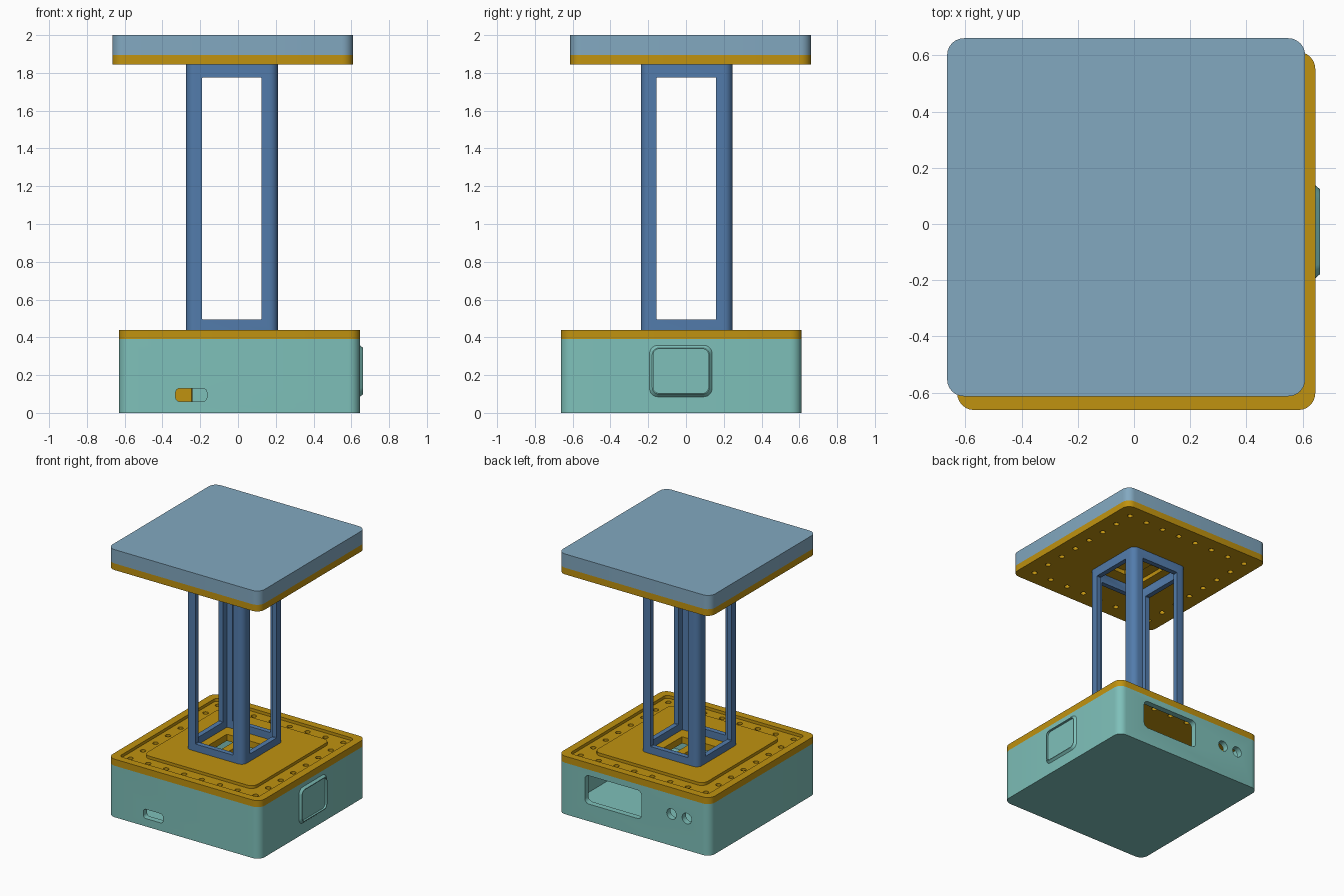
import bpy, bmesh, math

if "Cube" in bpy.data.objects:
    bpy.data.objects.remove(bpy.data.objects["Cube"])


def material(name, rgb):
    m = bpy.data.materials.new(name)
    m.diffuse_color = (*rgb, 1)
    m.use_nodes = True
    m.node_tree.nodes["Principled BSDF"].inputs["Base Color"].default_value = m.diffuse_color
    return m


TEAL = material("teal", (0.21, 0.53, 0.49))
AMBER = material("amber", (0.53, 0.29, 0.005))
CAP = material("grey_blue", (0.225, 0.395, 0.53))
BLUE = material("steel_blue", (0.085, 0.20, 0.41))
AXES = {'z': lambda u, v, w: (u, v, w),
        'y': lambda u, v, w: (u, w, v),
        'x': lambda u, v, w: (w, u, v)}


def outline(u, v, r, seg):
    """Rounded rectangle from (u0, u1) and (v0, v1)."""
    pts = []
    corners = [(u[1] - r, v[1] - r), (u[0] + r, v[1] - r),
               (u[0] + r, v[0] + r), (u[1] - r, v[0] + r)]
    for i, (cx, cy) in enumerate(corners):
        for k in range(seg + 1):
            a = math.pi / 2 * (i + k / seg)
            pts.append((cx + r * math.cos(a), cy + r * math.sin(a)))
    return pts


def prism(name, u, v, w, r, mat, axis='z', inset=0.0, seg=6):
    """Rounded block extruded along an axis, optionally tapering by inset."""
    bm = bmesh.new()
    ends = []
    for h, d in ((w[0], 0), (w[1], inset)):
        pts = outline((u[0] + d, u[1] - d), (v[0] + d, v[1] - d), r - d / 2, seg)
        ends.append([bm.verts.new(AXES[axis](p, q, h)) for p, q in pts])
    a, b = ends
    n = len(a)
    bm.faces.new(a)
    bm.faces.new(b)
    for i in range(n):
        bm.faces.new((a[i], a[(i + 1) % n], b[(i + 1) % n], b[i]))
    bmesh.ops.recalc_face_normals(bm, faces=bm.faces)
    return finish(bm, name, mat)


def finish(bm, name, mat):
    me = bpy.data.meshes.new(name)
    bm.to_mesh(me)
    bm.free()
    me.materials.append(mat)
    ob = bpy.data.objects.new(name, me)
    bpy.context.collection.objects.link(ob)
    return ob


def pegs(cx, cy, z0, z1, half=0.525, count=8, r=0.02):
    """Square ring of small cylinders used to drill screw holes."""
    bm = bmesh.new()
    step = 2 * half / (count - 1)
    for i in range(count):
        for j in range(count):
            if i in (0, count - 1) or j in (0, count - 1):
                ret = bmesh.ops.create_cone(bm, cap_ends=True, segments=12,
                                            radius1=r, radius2=r, depth=z1 - z0)
                bmesh.ops.translate(bm, verts=ret['verts'], vec=(
                    cx - half + i * step, cy - half + j * step, (z0 + z1) / 2))
    return finish(bm, "hole_cutter", AMBER)


def cut(ob, *cutters):
    for c in cutters:
        c.hide_render = True
        mod = ob.modifiers.new("cut", 'BOOLEAN')
        mod.operation = 'DIFFERENCE'
        mod.solver = 'EXACT'
        mod.object = c
        bpy.context.view_layer.objects.active = ob
        bpy.ops.object.modifier_apply(modifier=mod.name)
        bpy.data.objects.remove(c)


def square(cx, cy, half):
    return (cx - half, cx + half), (cy - half, cy + half)


BX, BY = 0.008, -0.025      # base centre
TX, TY = -0.028, 0.024      # top plate centre
CX, CY = -0.032, 0.003      # column centre
H = 0.6375

# Hollow base box with its ports
box = prism("base_box", *square(BX, BY, H), (0, 0.39), 0.06, TEAL)
cut(box,
    prism("cavity", *square(BX, BY, H - 0.045), (0.045, 0.6), 0.03, TEAL),
    prism("back_window", (-0.055, 0.42), (0.13, 0.345), (0.5, 0.8), 0.035, TEAL, 'y'),
    prism("front_slot", (-0.33, -0.165), (0.06, 0.13), (-0.8, -0.5), 0.022, TEAL, 'y'),
    prism("port_a", (-0.347, -0.267), (0.20, 0.28), (0.5, 0.8), 0.04, TEAL, 'y'),
    prism("port_b", (-0.476, -0.396), (0.20, 0.28), (0.5, 0.8), 0.04, TEAL, 'y'))

# Raised tapered frame on the right side
frame = prism("side_frame", (-0.195, 0.14), (0.083, 0.36), (0.643, 0.662),
              0.045, TEAL, 'x', inset=0.016)
cut(frame, prism("frame_recess", (-0.173, 0.118), (0.105, 0.338), (0.647, 0.7),
                 0.03, TEAL, 'x'))

# Board standing inside the base
prism("inner_board", (-0.50, -0.24), (-0.04, 0.04), (0.045, 0.39), 0.005, AMBER, seg=1)


def slots(z0, z1):
    """Two openings inside the column foot."""
    return [prism("slot", (CX + s * 0.085 - 0.055, CX + s * 0.085 + 0.055),
                  (CY - 0.11, CY + 0.11), (z0, z1), 0.01, AMBER, seg=2)
            for s in (-1, 1)]


# Base lid with rim, drilled channel and raised middle
lid = prism("base_lid", *square(BX, BY, H), (0.39, 0.44), 0.06, AMBER)
cut(lid, prism("channel", *square(BX, BY, 0.58), (0.418, 0.6), 0.03, AMBER),
    pegs(BX, BY, 0.36, 0.5), *slots(0.3, 0.6))
plateau = prism("lid_plateau", *square(BX, BY, 0.46), (0.418, 0.44), 0.05, AMBER)
cut(plateau, *slots(0.3, 0.6))

# Open column: square tube with a tall window in each side
column = prism("column", *square(CX, CY, 0.2425), (0.44, 1.845), 0.045, BLUE)
cut(column,
    prism("bore", *square(CX, CY, 0.205), (0.3, 2.0), 0.01, BLUE, seg=2),
    prism("window_y", (-0.19, 0.125), (0.495, 1.775), (-0.5, 0.5), 0.003, BLUE, 'y', seg=1),
    prism("window_x", (-0.155, 0.16), (0.495, 1.775), (-0.5, 0.5), 0.003, BLUE, 'x', seg=1))

# Top plate with drilled underside, and its cap
plate = prism("top_plate", *square(TX, TY, H), (1.845, 1.895), 0.06, AMBER)
cut(plate, pegs(TX, TY, 1.8, 1.875), *slots(1.8, 1.875))
prism("top_cap", *square(TX, TY, H), (1.895, 2.0), 0.06, CAP)

# Smooth rounded corners, keep edges crisp
bpy.ops.object.select_all(action='SELECT')
bpy.context.view_layer.objects.active = column
bpy.ops.object.shade_smooth_by_angle(angle=math.radians(32))
